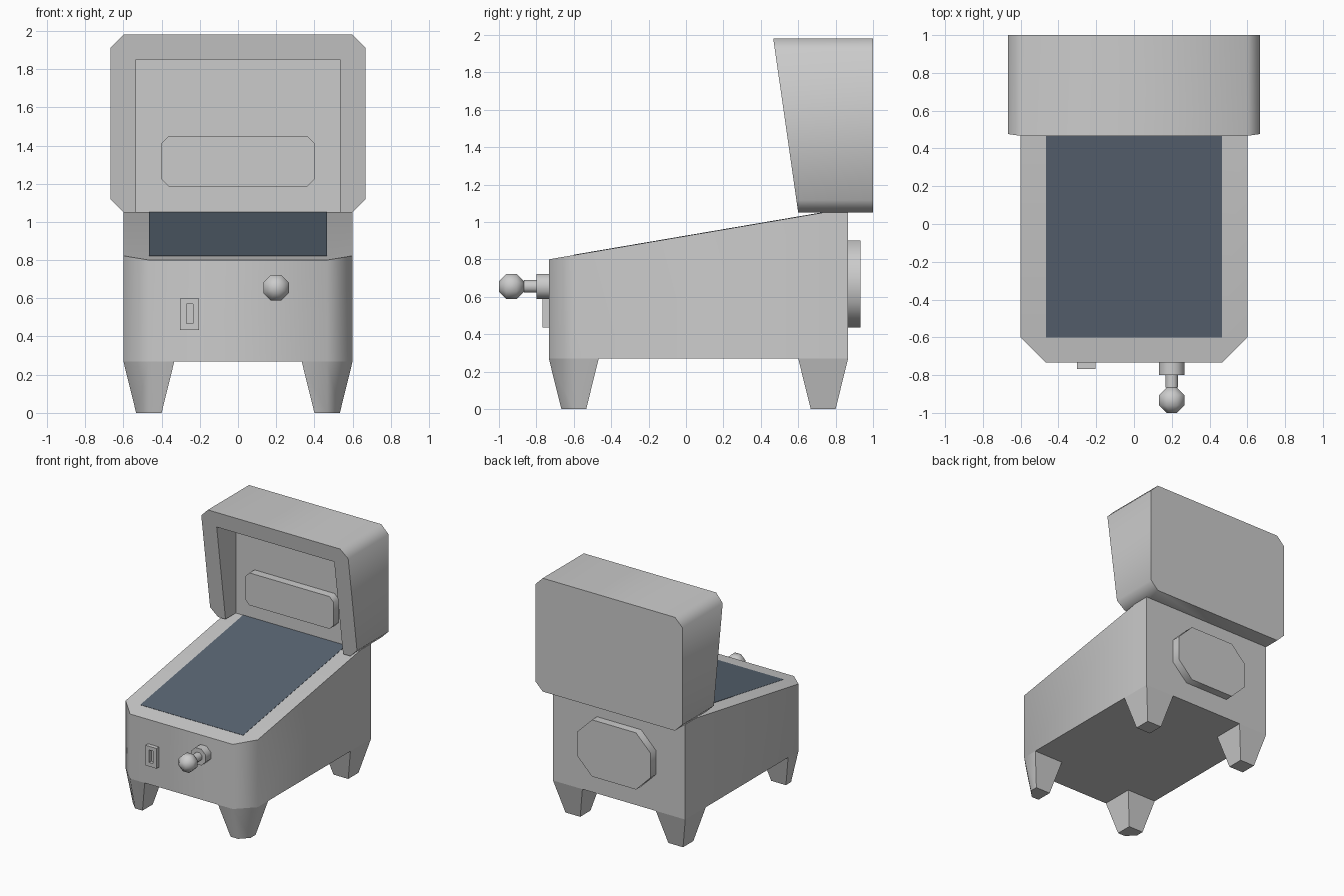
import bpy, bmesh
from math import radians, cos, sin, pi

if "Cube" in bpy.data.objects:
    bpy.data.objects.remove(bpy.data.objects["Cube"])

T = 0.8 / 12          # grid module of the model (0.0667)


def loft(name, rings, cap_start=True, cap_end=True, smooth=50):
    """Skin a series of equal-length point rings and cap the ends."""
    bm = bmesh.new()
    vr = [[bm.verts.new(p) for p in r] for r in rings]
    n = len(rings[0])
    for a, b in zip(vr, vr[1:]):
        for i in range(n):
            j = (i + 1) % n
            bm.faces.new((a[i], a[j], b[j], b[i]))
    if cap_start:
        bm.faces.new(vr[0][::-1])
    if cap_end:
        bm.faces.new(vr[-1])
    bmesh.ops.recalc_face_normals(bm, faces=bm.faces)
    me = bpy.data.meshes.new(name)
    bm.to_mesh(me)
    bm.free()
    ob = bpy.data.objects.new(name, me)
    bpy.context.collection.objects.link(ob)
    if smooth:
        shade(ob, smooth)
    return ob


def activate(ob):
    bpy.ops.object.select_all(action='DESELECT')
    ob.select_set(True)
    bpy.context.view_layer.objects.active = ob


def shade(ob, angle):
    activate(ob)
    bpy.ops.object.shade_smooth_by_angle(angle=radians(angle))


def octagon(x0, x1, z0, z1, c, y):
    """Chamfered rectangle in xz; y is a number or a function of z."""
    pts = [(x0 + c, z0), (x1 - c, z0), (x1, z0 + c), (x1, z1 - c),
           (x1 - c, z1), (x0 + c, z1), (x0, z1 - c), (x0, z0 + c)]
    return [(x, y(z) if callable(y) else y, z) for x, z in pts]


def rect(x0, x1, z0, z1, y):
    return [(x0, y, z0), (x1, y, z0), (x1, y, z1), (x0, y, z1)]


# Cabinet body with chamfered front corners and a sloping top
Y0, YS, Y1 = -11 * T, 11 * T, 13 * T
XB, XS, ZB, ZT = 9 * T, 7 * T, 0.27, 1.05


def slope(y):
    return min(ZT, 0.8 + 0.25 * (y - Y0) / (YS - Y0))


plan = [(-XS, Y0), (XS, Y0), (XB, -9 * T), (XB, YS), (XB, Y1),
        (-XB, Y1), (-XB, YS), (-XB, -9 * T)]
body = loft("cabinet_body", [[(x, y, ZB) for x, y in plan],
                             [(x, y, slope(y)) for x, y in plan]],
            cap_end=False, smooth=0)
bm = bmesh.new()
bm.from_mesh(body.data)
bm.verts.ensure_lookup_table()
for ids in ((8, 9, 10, 11, 14, 15), (11, 12, 13, 14)):
    bm.faces.new([bm.verts[i] for i in ids])
bmesh.ops.recalc_face_normals(bm, faces=bm.faces)
bm.to_mesh(body.data)
bm.free()
shade(body, 50)

# Dark playfield panel lying on the slope
field = [(-XS, -9 * T), (XS, -9 * T), (XS, YS), (-XS, YS)]
screen = loft("playfield_panel", [[(x, y, slope(y) + d) for x, y in field]
                                  for d in (-0.003, 0.002)], smooth=0)
dark = bpy.data.materials.new("dark_panel")
dark.diffuse_color = (0.10, 0.13, 0.17, 1)
dark.use_nodes = True
dark.node_tree.nodes["Principled BSDF"].inputs["Base Color"].default_value = dark.diffuse_color
screen.data.materials.append(dark)

# Four tapered legs; the front pair follows the cabinet chamfer
for side, s in (("left", -1), ("right", 1)):
    for end, cy in (("front", -9 * T), ("back", YS)):
        rings = []
        for h, z in ((2 * T, ZB), (T, 0)):
            corner = [(0, -h), (h, 0)] if end == "front" else [(h, -h)]
            outline = [(-h, -h)] + corner + [(h, h), (-h, h)]
            rings.append([(s * (XS + x), cy + y, z) for x, y in outline])
        loft(f"{end}_{side}_leg", rings, cap_start=False)

# Raised head with a leaning front and a recess open at the bottom
ZH = 1.98


def lean(z):
    return 9 * T - 2 * T * (z - ZT) / (ZH - ZT)


head = loft("head_box", [octagon(-10 * T, 10 * T, ZT, ZH, T, lean),
                         octagon(-10 * T, 10 * T, ZT, ZH, T, 1.0)], smooth=0)
cutter = loft("recess_cutter", [rect(-8 * T, 8 * T, 0.9, 1.85, 0.2),
                                rect(-8 * T, 8 * T, 0.9, 1.85, YS)], smooth=0)
cutter.hide_render = True
mod = head.modifiers.new("recess", 'BOOLEAN')
mod.operation, mod.solver, mod.object = 'DIFFERENCE', 'EXACT', cutter
activate(head)
bpy.ops.object.modifier_apply(modifier="recess")
bpy.data.objects.remove(cutter)
shade(head, 50)

# Raised display inside the recess
loft("display_panel", [octagon(-6 * T, 6 * T, 1.185, 1.45, 0.037, y)
                       for y in (YS, YS - T)])

# Octagonal cover on the back
loft("back_cover", [octagon(-5 * T, 5 * T, 0.435, 0.9, 2 * T, y)
                    for y in (Y1, Y1 + T)])

# Coin plate with a sunken slot
outer, slot = (-0.303, -0.203, 0.435, 0.6), (-0.27, -0.235, 0.467, 0.57)
yp = Y0 - T / 2
loft("coin_plate", [rect(*outer, Y0), rect(*outer, yp),
                    rect(*slot, yp), rect(*slot, Y0 - 0.005)],
     cap_start=False, smooth=30)


# Plunger: octagonal collar, rod and faceted knob along y
def lathe(name, profile):
    rings = []
    for r, y in profile:
        R = r / cos(pi / 8)
        rings.append([(0.2 + R * cos(a), y, 0.655 + R * sin(a))
                      for a in ((i + 0.5) * pi / 4 for i in range(8))])
    return loft(name, rings)


lathe("plunger_collar", [(T, Y0), (T, Y0 - T)])
lathe("plunger_rod", [(T / 2, Y0 - T), (T / 2, Y0 - 2 * T)])
k = 0.039
lathe("plunger_knob", [(T - k, Y0 - 2 * T), (T, Y0 - 2 * T - k),
                       (T, -1 + k), (T - k, -1)])
